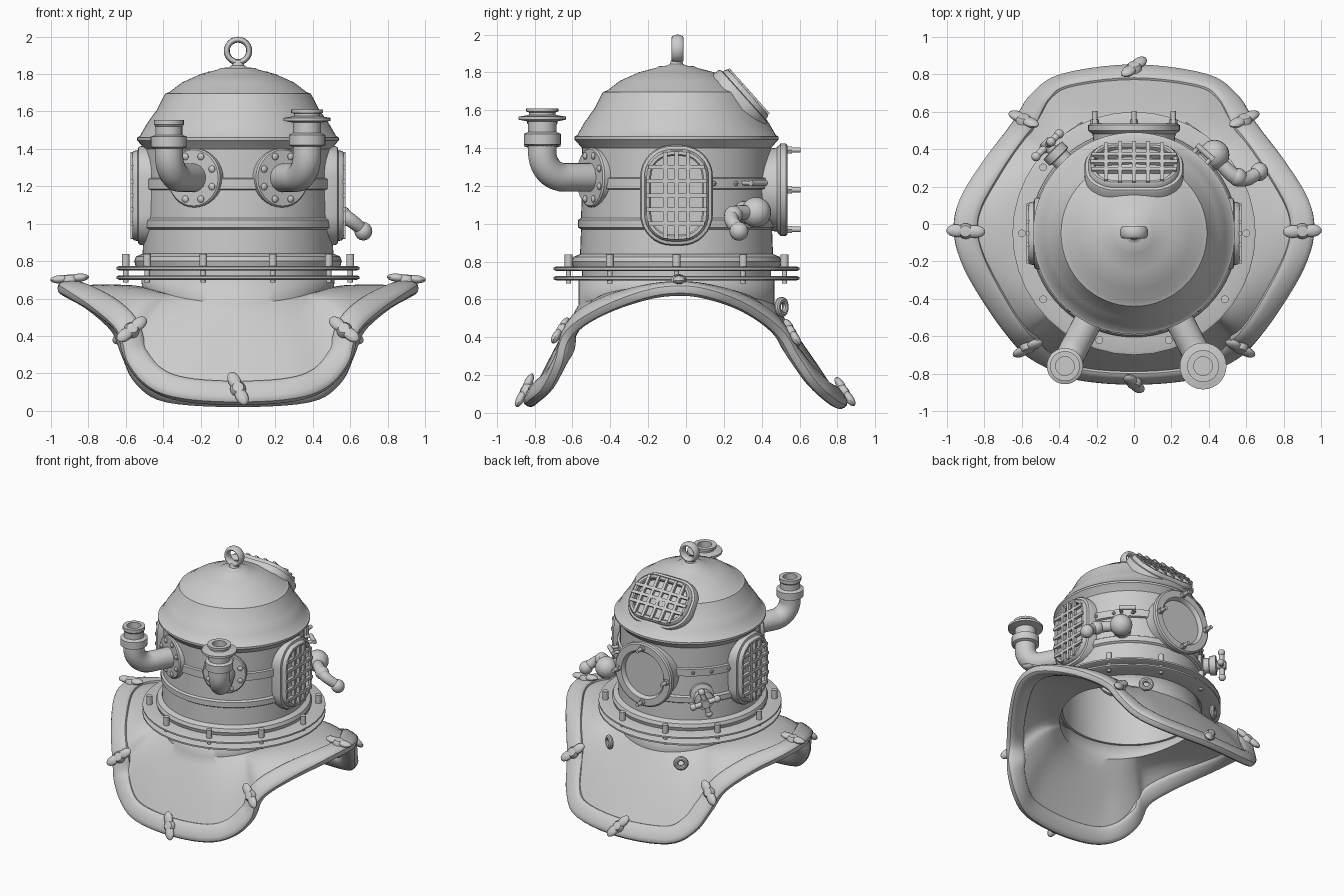
import bpy, bmesh
from math import sin, cos, pi, atan2, sqrt, radians
from mathutils import Vector as V, Matrix

if "Cube" in bpy.data.objects:
    bpy.data.objects.remove(bpy.data.objects["Cube"])

AX = V((0, -0.05, 0))          # helmet axis
UP = V((0, 0, 1))


def loft(name, rings, mat=Matrix(), loop=False, caps=False):
    """Skin a list of closed rings."""
    bm = bmesh.new()
    rows = [[bm.verts.new(mat @ V(p)) for p in r] for r in rings]
    n = len(rows[0])
    for a, b in zip(rows, rows[1:] + ([rows[0]] if loop else [])):
        for i in range(n):
            bm.faces.new((a[i], a[(i + 1) % n], b[(i + 1) % n], b[i]))
    if caps:
        for r in (rows[0], rows[-1]):
            bm.faces.new(r)
    bmesh.ops.remove_doubles(bm, verts=bm.verts, dist=1e-5)
    bmesh.ops.recalc_face_normals(bm, faces=bm.faces)
    me = bpy.data.meshes.new(name)
    bm.to_mesh(me)
    bm.free()
    ob = bpy.data.objects.new(name, me)
    bpy.context.collection.objects.link(ob)
    return ob


def lathe(name, prof, mat=Matrix(), n=24, loop=False):
    return loft(name, [[(r * cos(2 * pi * i / n), r * sin(2 * pi * i / n), z) for i in range(n)]
                       for r, z in prof], mat, loop)


def rod(name, r, z0, z1, mat, n=12):
    return lathe(name, [(0, z0), (r, z0), (r, z1), (0, z1)], mat, n)


def frame(pos, z, x=(1, 0, 0)):
    z = V(z).normalized()
    x = V(x)
    x = (x - z * x.dot(z)).normalized()
    y = z.cross(x)
    m = Matrix((x, y, z)).transposed().to_4x4()
    m.translation = V(pos)
    return m


def ball(name, mat, scale, n=16):
    sx, sy, sz = scale
    k = n // 2
    return lathe(name, [(sin(pi * i / k), -cos(pi * i / k)) for i in range(k + 1)],
                 mat @ Matrix.Diagonal((sx, sy, sz, 1)), n)


def tube(name, pts, radii, ref, n=20):
    rings = []
    for i, p in enumerate(pts):
        t = pts[min(i + 1, len(pts) - 1)] - pts[max(i - 1, 0)]
        m = frame(p, t, ref)
        rings.append([m @ V((radii[i] * cos(2 * pi * k / n), radii[i] * sin(2 * pi * k / n), 0)) for k in range(n)])
    return loft(name, rings, caps=True)


def spline(p, per, closed=True):
    out, n = [], len(p)
    for i in range(n if closed else n - 1):
        a, b, c, d = [p[(i + k) % n] if closed else p[max(0, min(n - 1, i + k))] for k in (-1, 0, 1, 2)]
        for s in range(per):
            t = s / per
            out.append(0.5 * (2 * b + (c - a) * t + (2 * a - 5 * b + 4 * c - d) * t * t
                              + (3 * b - a - 3 * c + d) * t ** 3))
    return out if closed else out + [p[-1]]


def axis_mat(z=0):
    return Matrix.Translation(AX + UP * z)


# helmet shell, outer profile then inner wall
lathe("helmet_shell", [
    (.50, .70), (.50, .765), (.545, .765), (.555, .80), (.545, .825), (.51, .84), (.505, .97), (.52, .98),
    (.52, 1.02), (.505, 1.03), (.50, 1.18), (.515, 1.185), (.515, 1.24), (.50, 1.245), (.50, 1.40),
    (.53, 1.435), (.54, 1.445), (.54, 1.46), (.525, 1.468), (.49, 1.53), (.452, 1.585), (.438, 1.602), (.39, 1.695),
    (.365, 1.705), (.30, 1.755), (.2, 1.80), (.105, 1.825), (.095, 1.832), (0, 1.84),
    (0, 1.80), (.34, 1.68), (.48, 1.44), (.475, .70)], axis_mat(), 64, True)

# lifting eye
bpy.ops.mesh.primitive_torus_add(major_radius=.06, minor_radius=.016, major_segments=32, minor_segments=12,
                                 location=(0, -.045, 1.924), rotation=(pi / 2, 0, 0))
eye = bpy.context.object
eye.name = "lifting_eye"
eye.scale.z = 2
lathe("eye_stem", [(.06, 1.83), (.035, 1.845), (.025, 1.875), (0, 1.875)], axis_mat())

# bolted double flange
for name, z in (("lower_flange", .70), ("upper_flange", .75)):
    lathe(name, [(.48, z), (.635, z), (.65, z + .006), (.65, z + .018), (.635, z + .024), (.48, z + .024)],
          axis_mat(), 40, True)
for k in range(10):
    a = radians(36 * k)
    m = Matrix.Translation(AX + V((.60 * cos(a), .60 * sin(a), 0)))
    rod("flange_bolt", .014, .685, .83, m)
    rod("flange_nut", .021, .77, .838, m)

# breastplate: neck ring lofted out to the saddle shaped edge
half = [(.3, -.80, .075), (.47, -.73, .14), (.58, -.665, .27), (.63, -.61, .43), (.75, -.45, .54), (.89, -.22, .625),
        (.94, -.04, .65), (.91, .12, .63), (.79, .31, .56), (.66, .48, .44), (.60, .57, .30), (.53, .67, .16),
        (.38, .77, .07)]
ctrl = ([V((0, -.825, .055))] + [V(p) for p in half] + [V((0, .82, .045))]
        + [V((-x, y, z)) for x, y, z in reversed(half)])
edge = spline(ctrl, 5)
inner, bulge = [], []
for e in edge:
    a = atan2(e.y + .05, e.x)
    inner.append(AX + V((.505 * cos(a), .505 * sin(a), .57 + .085 * cos(a) ** 2)))
    bulge.append(.01 + .045 * sin(2 * a) ** 2)
rings = [[V((p.x, p.y, .71)) for p in inner]]
for k in range(9):
    t = k / 8
    rings.append([p.lerp(e, t) + UP * b * sin(pi * t) for p, e, b in zip(inner, edge, bulge)])
plate = loft("breastplate", rings)
sol = plate.modifiers.new("thickness", 'SOLIDIFY')
sol.thickness = .025
sol.offset = 0

# rolled rim along the breastplate edge
N = len(edge)
rim, frames = [], []
for i, e in enumerate(edge):
    t = edge[(i + 1) % N] - edge[i - 1]
    d = (rings[-2][i] - e).normalized()
    n = d.cross(t).normalized()
    if n.dot(V((e.x, e.y, .6))) < 0:
        n = -n
    d = (d - t * (d.dot(t) / t.length_squared)).normalized()
    frames.append((e, d, n))
    sec = []
    for k in range(16):
        c, s = cos(2 * pi * k / 16), sin(2 * pi * k / 16)
        sec.append(e + d * (.042 + .066 * abs(c) ** .7 * (1 if c > 0 else -1))
                   + n * (.004 + .038 * abs(s) ** .7 * (1 if s > 0 else -1)))
    rim.append(sec)
loft("breastplate_rim", rim, loop=True)

# wing nuts around the rim
for target, yaw in [((0, -.84, .1), .4), ((0, .84, .1), -.6)] + [
        ((s * x, y, z), s * w) for s in (1, -1)
        for x, y, z, w in ((.94, -.04, .68, .1), (.62, -.65, .42, -.45), (.63, .54, .42, .45))]:
    e, d, n = min(frames, key=lambda f: (f[0] - V(target)).length)
    m = frame(e + d * .045 + n * .042, n, -d) @ Matrix.Rotation(yaw, 4, 'Z')
    lathe("wing_nut_hub", [(.042, -.02), (.042, .012), (.03, .03), (0, .034)], m, 16)
    for s in (1, -1):
        ball("wing_nut_wing", m @ Matrix.Translation((s * .05, 0, .012)), (.055, .034, .022))


def rounded(a, b, r, z, k=8):
    r = max(r, .005)
    return [(sx * (a - r) + r * cos(q * pi / 2 + j * pi / 2 / k), sy * (b - r) + r * sin(q * pi / 2 + j * pi / 2 / k), z)
            for q, (sx, sy) in enumerate(((1, 1), (-1, 1), (-1, -1), (1, -1))) for j in range(k + 1)]


def grille_window(name, mat, depth):
    A, B, R = .192, .265, .165
    prof = [(0, -depth), (0, .0), (.006, .012), (.022, .016), (.026, .036), (.034, .044), (.05, .044), (.058, .034), (.058, .0)]
    loft(name + "_frame", [rounded(A - i, B - i, R - i, z) for i, z in prof], mat, caps=True)
    a, b, r = A - .058, B - .058, R - .058
    for axis, (p, q), offs in ((0, (a, b), (-.06, 0.0, .06)), (1, (b, a), (-.15, -.075, 0, .075, .15))):
        for o in offs:
            over = max(0, abs(o) - (p - r))
            h = q - r + sqrt(max(0, r * r - over * over)) + .026
            w, l = (.011, h) if axis == 0 else (h, .011)
            c = (o, 0, 0) if axis == 0 else (0, o, 0)
            loft(name + "_bar", [[(-w, -l, z), (w, -l, z), (w, l, z), (-w, l, z)] for z in (.03, .054)],
                 mat @ Matrix.Translation(c), caps=True)


# grilled side and top windows
for s, nm in ((1, "right_window"), (-1, "left_window")):
    grille_window(nm, frame((s * .52, -.05, 1.15), (s, 0, 0), (0, 1, 0)), .08)
grille_window("top_window", frame((0, .296, 1.667), (0, .28, .25), (0, 1, 0)), .07)

# round face window with studs
m = frame((0, .40, 1.18), (0, 1, 0))
lathe("face_window", [(.225, -.06), (.215, .03), (.222, .08), (.245, .10), (.245, .128), (.235, .136), (.185, .136),
                      (.175, .125), (.17, .105), (0, .105)], m, 40)
for k in range(4):
    b = m @ Matrix.Translation((.21 * cos(k * pi / 2), .21 * sin(k * pi / 2), 0))
    rod("face_window_stud", .014, .12, .205, b)
    rod("face_window_nut", .022, .13, .16, b, 6)

# front elbows with bolted discs and open couplings
coupling = {-1: [(.07, 1.40), (.097, 1.41), (.097, 1.465), (.072, 1.475), (.072, 1.52), (.08, 1.53), (.08, 1.555),
                 (.05, 1.555), (.05, 1.50), (0, 1.50)],
            1: [(.07, 1.41), (.098, 1.42), (.098, 1.475), (.075, 1.485), (.075, 1.54), (.125, 1.55), (.125, 1.566),
                (.07, 1.575), (.07, 1.588), (.085, 1.593), (.085, 1.61), (.05, 1.61), (.05, 1.54), (0, 1.54)]}
for s in (-1, 1):
    out = V((s * .462, -.887, 0))
    side = out.cross(UP)
    base = AX + UP * 1.245
    pts = [base + out * .46, base + out * .66]
    pts += [base + out * (.67 + .13 * sin(q)) + UP * .13 * (1 - cos(q)) for q in [k * pi / 20 for k in range(11)]]
    pts.append(base + out * .80 + UP * .18)
    tube("elbow_pipe", pts, [.076] * len(pts), side)
    d = frame(base, out, UP)
    lathe("elbow_disc", [(0, .45), (.158, .45), (.158, .51), (.15, .518), (0, .522)], d, 32)
    for k in range(8):
        a = (k + .5) * pi / 4
        ball("elbow_disc_bolt", d @ Matrix.Translation((.123 * cos(a), .123 * sin(a), .518)), (.02, .02, .014), 10)
    lathe("elbow_coupling", coupling[s], Matrix.Translation(V((0, AX.y, 0)) + out * .80), 28)

# exhaust valve ball and curved arm on the right
ball("valve_ball", Matrix.Translation((.43, .37, 1.06)), (.08, .08, .08), 24)
rod("valve_mount", .06, .44, .56, frame(AX + UP * 1.06, (.43, .42, 0)), 20)
arm = spline([V(p) for p in ((.45, .34, 1.06), (.53, .26, 1.055), (.60, .24, 1.02), (.67, .28, .965))], 5, False)
tube("valve_arm", arm, [.042 - .001 * abs(i - 6) for i in range(len(arm))], UP, 16)
ball("valve_elbow", Matrix.Translation((.555, .25, 1.045)), (.05, .05, .05))
ball("valve_arm_end", Matrix.Translation((.67, .28, .96)), (.048, .05, .05))

# tap with cross handle on the left
m = frame(AX + UP * 1.04, (-.70, .714, 0), UP)
lathe("tap_body", [(.085, .46), (.085, .52), (.055, .53), (.055, .57), (.07, .575), (.07, .62), (.03, .625),
                   (.03, .69), (0, .69)], m)
for k in range(4):
    arm_m = m @ Matrix.Translation((0, 0, .66)) @ Matrix.Rotation(k * pi / 2 + .3, 4, 'Z') @ Matrix.Rotation(pi / 2, 4, 'Y')
    rod("tap_handle_arm", .019, 0, .09, arm_m)
    ball("tap_handle_knob", arm_m @ Matrix.Translation((0, 0, .09)), (.026, .026, .026), 12)

# rivets and clip on the back of the middle band
for k in range(24):
    a = radians(15 * k + 7.5)
    if sin(a) > .3:
        ball("band_rivet", Matrix.Translation(AX + V((.515 * cos(a), .515 * sin(a), 1.212))), (.014, .014, .014), 8)
m = frame(AX + UP * 1.215, (.66, .75, 0), UP)
for s in (-1, 1):
    rod("clip_post", .012, .50, .575, m @ Matrix.Translation((0, s * .045, 0)))
rod("clip_bar", .016, -.06, .06, m @ Matrix.Translation((0, 0, .575)) @ Matrix.Rotation(pi / 2, 4, 'X'))

# strap eyes on the back of the breastplate
for s in (-1, 1):
    bpy.ops.mesh.primitive_torus_add(major_radius=.036, minor_radius=.018, major_segments=24, minor_segments=10,
                                     location=(s * .31, .505, .56), rotation=(0, pi / 2, s * .95))
    bpy.context.object.name = "strap_eye"

# smooth shading with crisp edges
bpy.ops.object.select_all(action='SELECT')
bpy.context.view_layer.objects.active = plate
bpy.ops.object.shade_smooth_by_angle(angle=radians(35))
